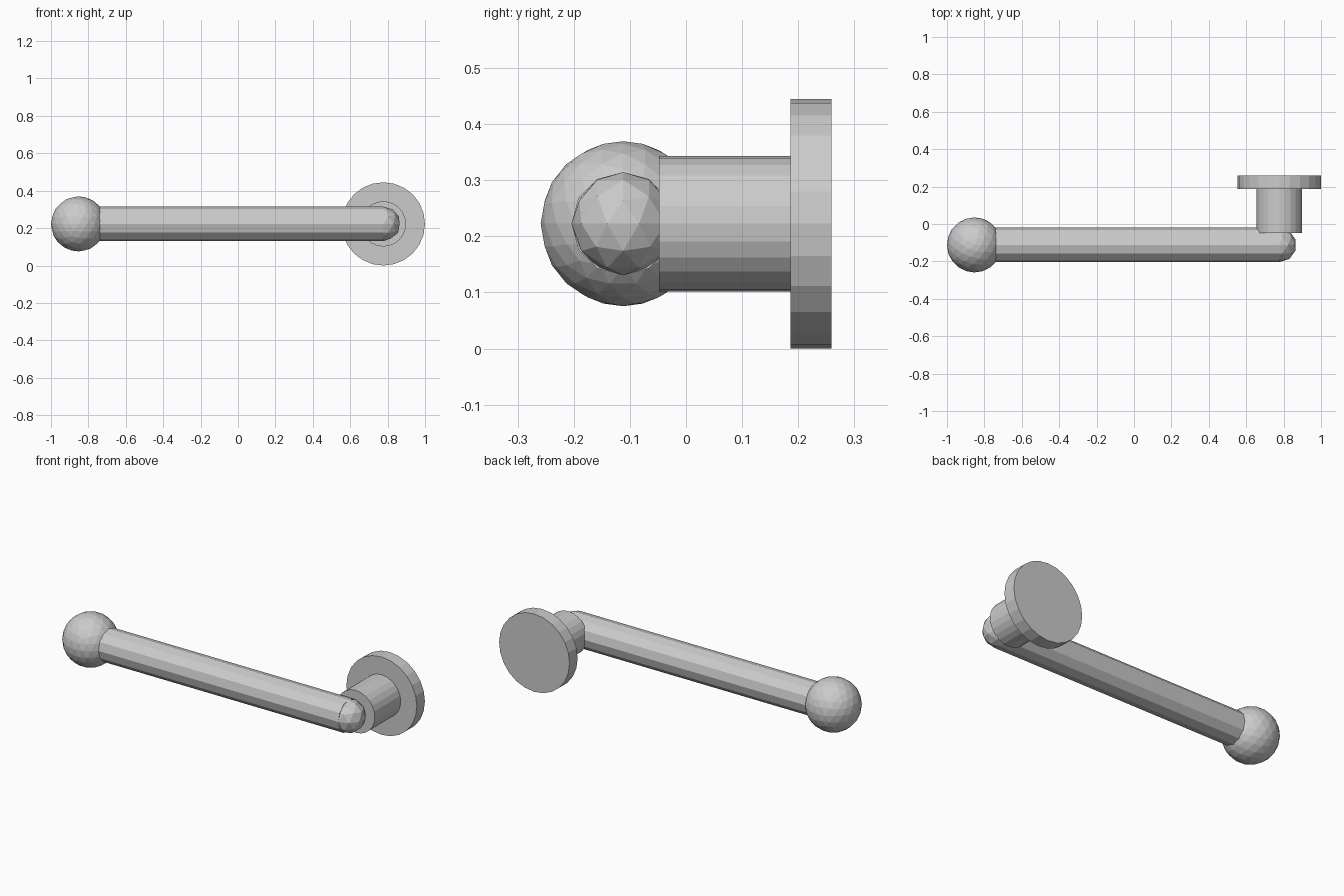
import bpy
from math import pi

if "Cube" in bpy.data.objects:
    bpy.data.objects.remove(bpy.data.objects["Cube"])

Z = 0.2225         # height of the handle axis
PIVOT_X = 0.777    # axis of the rosette and neck
BALL_X = -0.853    # far end of the lever
LEVER_Y = -0.112


def cylinder(name, radius, centre, length, rotation, sides):
    bpy.ops.mesh.primitive_cylinder_add(vertices=sides, radius=radius, depth=length,
                                        location=centre, rotation=rotation)
    bpy.context.object.name = name


def ball(name, radius, x, subdivisions):
    bpy.ops.mesh.primitive_ico_sphere_add(subdivisions=subdivisions, radius=radius,
                                          location=(x, LEVER_Y, Z))
    bpy.context.object.name = name


def along_y(name, radius, y0, y1, sides):
    cylinder(name, radius, (PIVOT_X, (y0 + y1) / 2, Z), y1 - y0, (pi / 2, 0, 0), sides)


# Wall rosette and neck
along_y("rosette", 0.2225, 0.186, 0.259, 24)
along_y("neck", 0.121, -0.048, 0.19, 24)

# Lever bar with its rounded pivot end and end knob
cylinder("lever_bar", 0.092, ((PIVOT_X + BALL_X) / 2, LEVER_Y, Z),
         PIVOT_X - BALL_X, (0, pi / 2, 0), 12)
ball("lever_round_end", 0.092, PIVOT_X, 2)
ball("end_knob", 0.147, BALL_X, 3)
